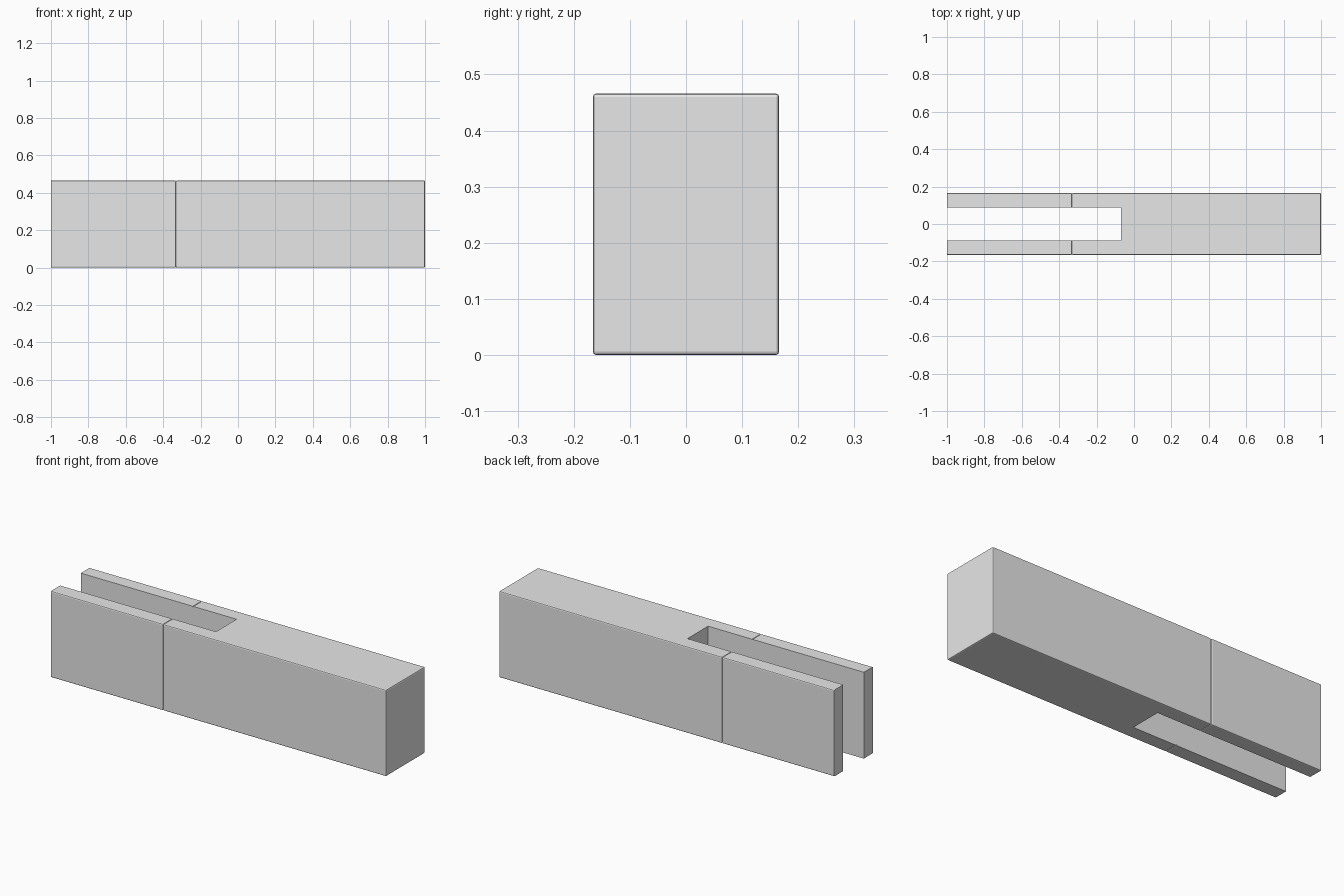
import bpy
import bmesh

cube = bpy.data.objects.get("Cube")
if cube:
    bpy.data.objects.remove(cube, do_unlink=True)

HALF_WIDTH = 0.166
HEIGHT = 0.466
SLOT_HALF = 0.088
SLOT_END = -0.07
JOINT = -0.332
BEVEL = 0.006

grey = bpy.data.materials.new("plain grey")
grey.use_nodes = True
grey.diffuse_color = (0.8, 0.8, 0.8, 1)
grey.node_tree.nodes["Principled BSDF"].inputs["Base Color"].default_value = (0.8, 0.8, 0.8, 1)


def box(name, low, high):
    bm = bmesh.new()
    bmesh.ops.create_cube(bm, size=1)
    for v in bm.verts:
        v.co = [high[i] if v.co[i] > 0 else low[i] for i in range(3)]
    mesh = bpy.data.meshes.new(name)
    bm.to_mesh(mesh)
    bm.free()
    obj = bpy.data.objects.new(name, mesh)
    mesh.materials.append(grey)
    bpy.context.collection.objects.link(obj)
    return obj


def block(name, x0, x1, cutters):
    """Bevelled block with the cutters taken out of it."""
    obj = box(name, (x0, -HALF_WIDTH, 0), (x1, HALF_WIDTH, HEIGHT))
    bevel = obj.modifiers.new("edge bevel", 'BEVEL')
    bevel.width = BEVEL
    bevel.segments = 2
    for cutter in cutters:
        cut = obj.modifiers.new("cut", 'BOOLEAN')
        cut.operation = 'DIFFERENCE'
        cut.solver = 'EXACT'
        cut.object = cutter
    bpy.context.view_layer.objects.active = obj
    for mod in list(obj.modifiers):
        bpy.ops.object.modifier_apply(modifier=mod.name)
    return obj


# Helpers: the open slot and the square trim of the pronged end
slot = box("slot_cutter", (-1.3, -SLOT_HALF, -0.1), (SLOT_END, SLOT_HALF, HEIGHT + 0.1))
trim = box("end_cutter", (-1.4, -0.3, -0.2), (-1, 0.3, HEIGHT + 0.2))

# Solid body with the closed end of the slot, and the pair of prongs
block("main_body", JOINT, 1, [slot])
block("fork_prongs", -1.05, JOINT, [slot, trim])

for helper in (slot, trim):
    bpy.data.objects.remove(helper, do_unlink=True)
